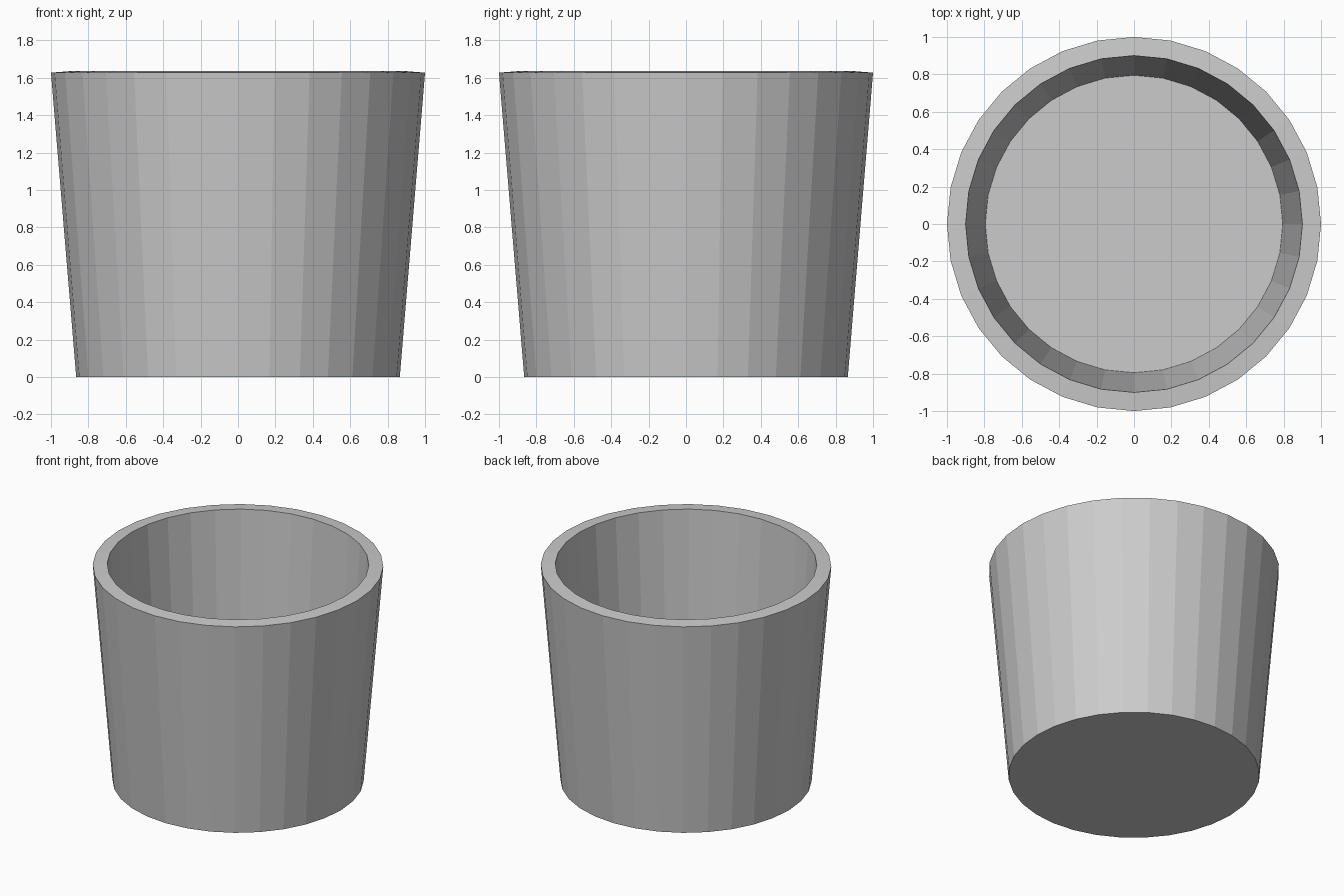
import bpy

if "Cube" in bpy.data.objects:
    bpy.data.objects.remove(bpy.data.objects["Cube"])

BOTTOM_R, TOP_R, HEIGHT, WALL = 0.865, 1.0, 1.627, 0.1

# tapered outer shell with a closed base
bpy.ops.mesh.primitive_cone_add(vertices=32, radius1=BOTTOM_R, radius2=TOP_R,
                                depth=HEIGHT, end_fill_type='NGON',
                                location=(0, 0, HEIGHT / 2))
cup = bpy.context.object
cup.name = "cup"

# open the top
import bmesh
bm = bmesh.new()
bm.from_mesh(cup.data)
lid = [f for f in bm.faces if f.normal.z > 0.9]
bmesh.ops.delete(bm, geom=lid, context='FACES_ONLY')
bm.to_mesh(cup.data)
bm.free()

# wall and floor thickness, grown inwards
solid = cup.modifiers.new("wall_thickness", 'SOLIDIFY')
solid.thickness = WALL
solid.offset = -1
